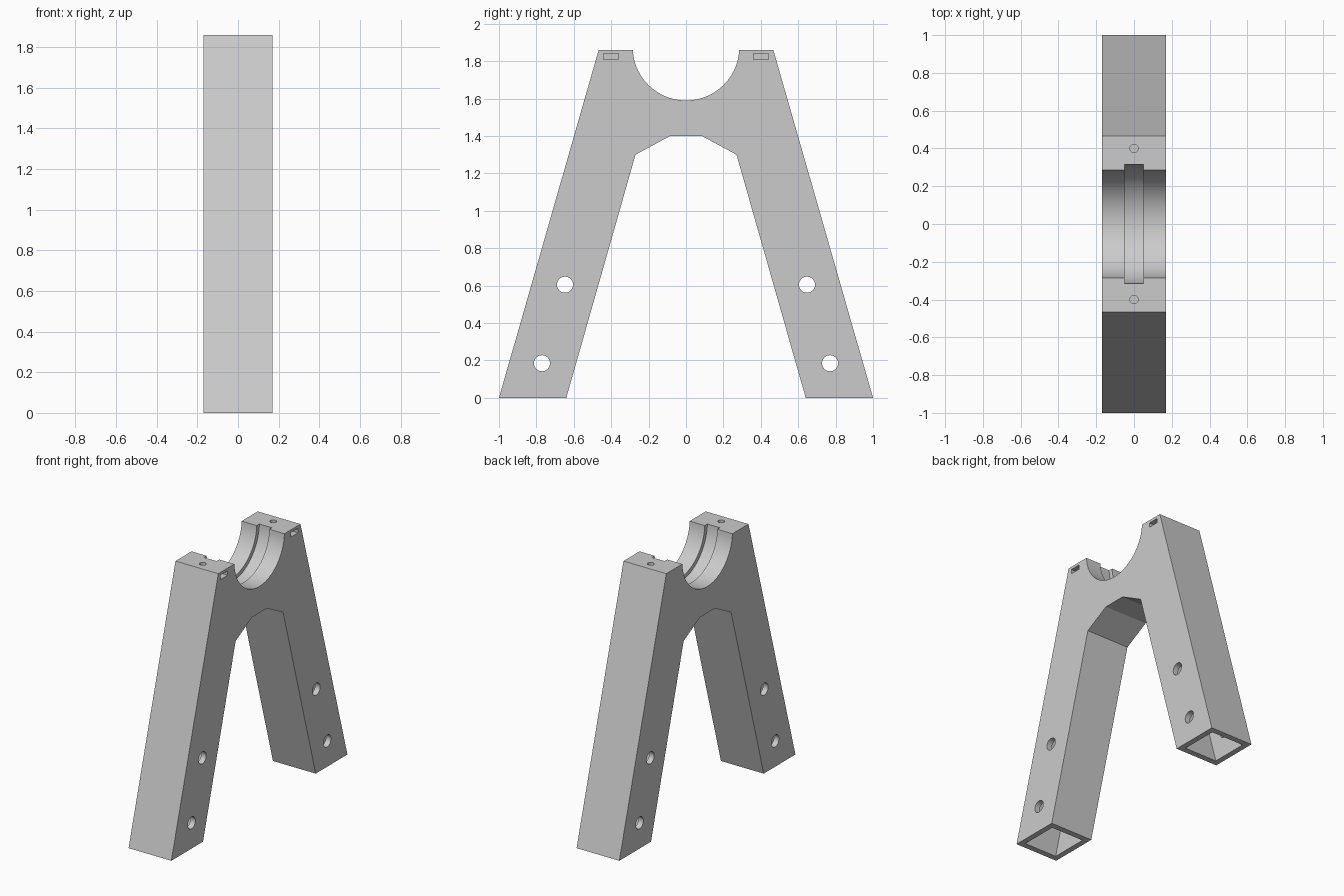
import bpy, bmesh, math

if "Cube" in bpy.data.objects:
    bpy.data.objects.remove(bpy.data.objects["Cube"])

HALF = 0.17                # half thickness of the stand
BORE_Z, BORE_R = 1.875, 0.285

grey = bpy.data.materials.new("light grey")
grey.diffuse_color = (0.6, 0.6, 0.6, 1)
grey.use_nodes = True
grey.node_tree.nodes["Principled BSDF"].inputs["Base Color"].default_value = grey.diffuse_color


def prism(name, pts, x0, x1):
    """Extrude a (y, z) outline along x."""
    bm = bmesh.new()
    face = bm.faces.new([bm.verts.new((x0, y, z)) for y, z in pts])
    new = bmesh.ops.extrude_face_region(bm, geom=[face])["geom"]
    for v in new:
        if isinstance(v, bmesh.types.BMVert):
            v.co.x = x1
    bmesh.ops.recalc_face_normals(bm, faces=bm.faces)
    mesh = bpy.data.meshes.new(name)
    bm.to_mesh(mesh)
    bm.free()
    mesh.materials.append(grey)
    ob = bpy.data.objects.new(name, mesh)
    bpy.context.collection.objects.link(ob)
    return ob


def circle(y, z, r, n):
    return [(y + r * math.cos(2 * math.pi * i / n),
             z + r * math.sin(2 * math.pi * i / n)) for i in range(n)]


def cut(ob, cutter):
    mod = ob.modifiers.new("cut", "BOOLEAN")
    mod.operation, mod.solver, mod.object = "DIFFERENCE", "EXACT", cutter
    bpy.context.view_layer.objects.active = ob
    bpy.ops.object.modifier_apply(modifier=mod.name)
    bpy.data.objects.remove(cutter)


# A-shaped body with a round cradle in the top
top = 1.86
a = math.asin((BORE_Z - top) / BORE_R)
arc = []
for i in range(49):
    t = -a - (math.pi - 2 * a) * i / 48
    arc.append((BORE_R * math.cos(t), BORE_Z + BORE_R * math.sin(t)))
outline = [(-1, 0), (-0.64, 0), (-0.27, 1.3), (-0.085, 1.4), (0.085, 1.4),
           (0.27, 1.3), (0.64, 0), (1, 0), (0.467, top)] + arc + [(-0.467, top)]
stand = prism("bearing_stand", outline, -HALF, HALF)

# Retaining groove in the cradle
cut(stand, prism("groove_cutter", circle(0, BORE_Z, 0.315, 96), -0.05, 0.05))

for s in (-1, 1):
    # Tube socket, open at the foot
    k = 0.285
    pts = [(0.957 + k * 0.05, -0.05), (0.683 + k * 0.05, -0.05),
           (0.683 - k * 0.77, 0.77), (0.957 - k * 0.84, 0.84)]
    cut(stand, prism("socket_cutter", [(s * y, z) for y, z in pts], -0.13, 0.13))

    # Cross bolt holes
    for y, z in ((0.77, 0.185), (0.647, 0.605)):
        cut(stand, prism("bolt_cutter", circle(s * y, z, 0.043, 32), -0.3, 0.3))

    # Nut slot, open on the right side only
    slot = [(s * 0.4 + dy, z) for dy, z in
            ((-0.04, 1.808), (0.04, 1.808), (0.04, 1.84), (-0.04, 1.84))]
    cut(stand, prism("nut_slot_cutter", slot, -0.045, 0.3))

    # Vertical screw hole
    bpy.ops.mesh.primitive_cylinder_add(vertices=24, radius=0.022, depth=0.3,
                                        location=(0, s * 0.4, 1.85))
    cut(stand, bpy.context.object)

# Smooth the bores, keep the edges sharp
for o in bpy.context.selected_objects:
    o.select_set(False)
stand.select_set(True)
bpy.context.view_layer.objects.active = stand
bpy.ops.object.shade_smooth_by_angle(angle=math.radians(25))
for p in stand.data.polygons:
    p.material_index = 0
